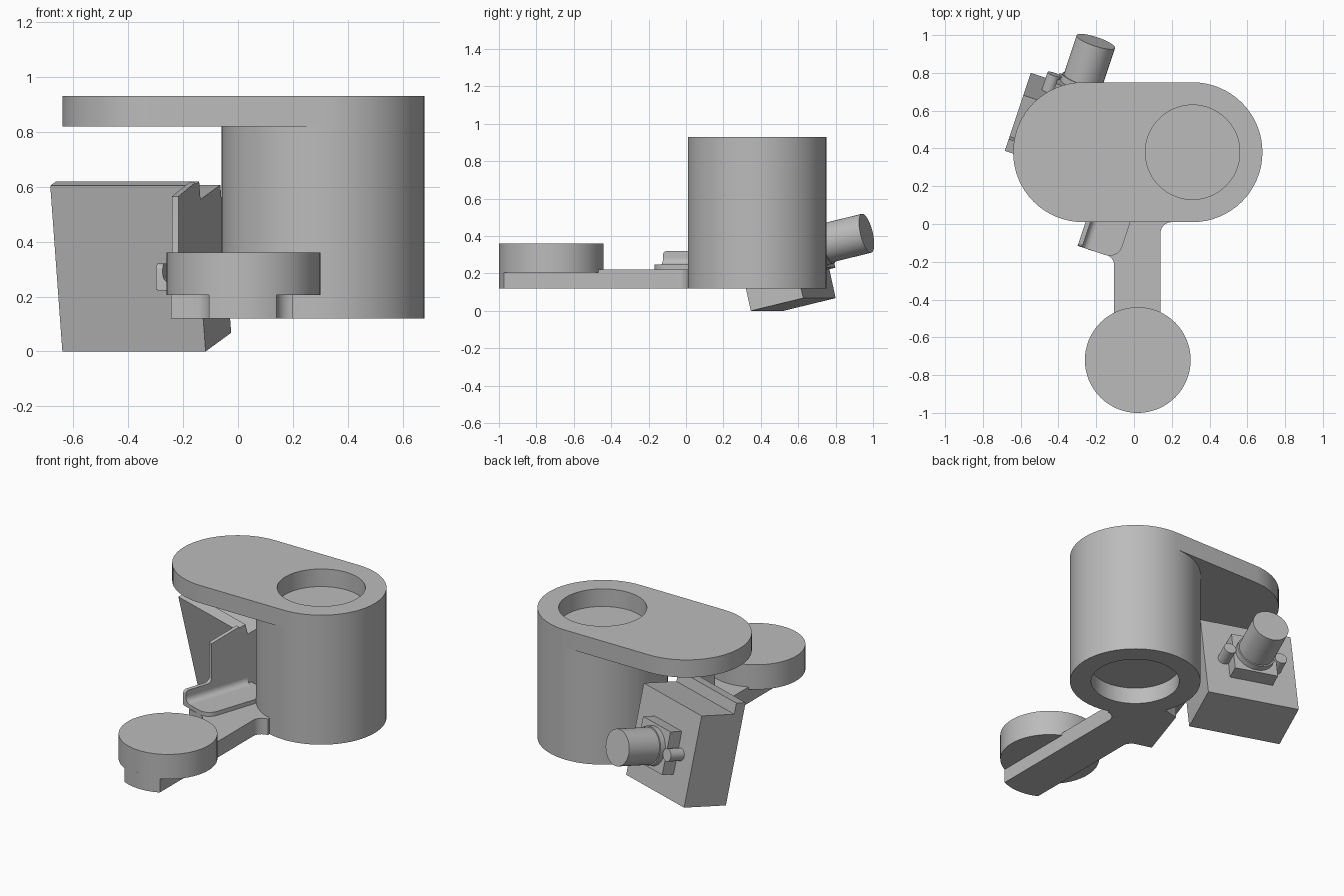
import bpy, bmesh
from math import sin, cos, radians
from mathutils import Matrix, Vector

if "Cube" in bpy.data.objects:
    bpy.data.objects.remove(bpy.data.objects["Cube"])

GREY = (0.5, 0.5, 0.5, 1)
mat = bpy.data.materials.new("plain grey")
mat.use_nodes = True
mat.diffuse_color = GREY
mat.node_tree.nodes["Principled BSDF"].inputs["Base Color"].default_value = GREY


def arc(cx, cy, r, a0, a1, n):
    """Points on an arc, both ends included, angles in degrees."""
    angles = [radians(a0 + (a1 - a0) * i / (n - 1)) for i in range(n)]
    return [(cx + r * cos(a), cy + r * sin(a)) for a in angles]


def circle(cx, cy, r, n=64):
    return arc(cx, cy, r, -90, 270, n + 1)[:-1]


def finish(name, bm, matrix):
    bm.transform(matrix)
    bmesh.ops.recalc_face_normals(bm, faces=bm.faces)
    me = bpy.data.meshes.new(name)
    bm.to_mesh(me)
    bm.free()
    me.materials.append(mat)
    ob = bpy.data.objects.new(name, me)
    bpy.context.collection.objects.link(ob)
    bpy.ops.object.select_all(action="DESELECT")
    ob.select_set(True)
    bpy.context.view_layer.objects.active = ob
    bpy.ops.object.shade_smooth_by_angle(angle=radians(30))
    return ob


def prism(name, pts, z0, z1, matrix=Matrix()):
    """Solid extrusion of an outline."""
    bm = bmesh.new()
    face = bm.faces.new([bm.verts.new((x, y, z0)) for x, y in pts])
    top = bmesh.ops.extrude_face_region(bm, geom=[face])["geom"]
    verts = [v for v in top if isinstance(v, bmesh.types.BMVert)]
    bmesh.ops.translate(bm, verts=verts, vec=(0, 0, z1 - z0))
    return finish(name, bm, matrix)


def holed_plate(name, outer, inner, z0, z1):
    """Plate with a through hole; both outlines have equal point counts."""
    bm = bmesh.new()
    loops = [[bm.verts.new((x, y, z)) for x, y in pts]
             for pts, z in ((outer, z0), (outer, z1), (inner, z1), (inner, z0))]
    n = len(outer)
    for k in range(4):
        a, b = loops[k], loops[(k + 1) % 4]
        for i in range(n):
            j = (i + 1) % n
            bm.faces.new((a[i], a[j], b[j], b[i]))
    return finish(name, bm, Matrix())


# Main drum with recessed plates above and below
CX, CY, R, BORE = 0.31, 0.38, 0.37, 0.25
prism("drum", circle(CX, CY, R), 0.22, 0.82)
holed_plate("base_ring", circle(CX, CY, R), circle(CX, CY, BORE), 0.12, 0.22)
stadium = arc(CX, CY, R, -90, 90, 33) + arc(-0.27, CY, R, 90, 270, 33)
holed_plate("top_plate", stadium, circle(CX, CY, BORE, 66), 0.82, 0.93)

# Arm with side branch, and the round pad at its end
arm = arc(0.02, -0.72, 0.28, -116.5, -64.6, 12)
arm += arc(0.2, -0.05, 0.06, 180, 90, 8)
arm += [(0.2, 0.09), (-0.02, 0.24), (-0.13, 0.215), (-0.245, -0.135)]
arm += arc(-0.165, -0.22, 0.06, 72, 0, 8)
prism("arm", arm, 0.12, 0.22)
prism("round_pad", circle(0.02, -0.72, 0.28), 0.205, 0.36)

# Turned frame for the bracket, and a tilted one for the housing
turned = Matrix.Translation((-0.64, 0.52, 0)) @ Matrix.Rotation(radians(-18.4), 4, "Z")
tilted = turned @ Matrix.Rotation(radians(13), 4, "X")
side = Matrix(((0, 0, 1, 0), (1, 0, 0, 0), (0, 1, 0, 0), (0, 0, 0, 1)))
back = Matrix.Rotation(radians(-90), 4, "X")

# Housing with a raised front rim
housing = [(0, 0), (0.303, 0), (0.303, 0.553), (0.067, 0.553), (0.067, 0.62), (0, 0.62)]
prism("housing", housing, 0, 0.55, tilted @ side)

# Bracket: upright flange dropping to a low lip, floor and fillet
flange = [(-0.03, 0.225), (-0.495, 0.225)]
flange += arc(-0.475, 0.3, 0.02, 180, 90, 6)
flange += arc(-0.343, 0.35, 0.03, -90, 0, 6)
flange += [(-0.313, 0.565), (-0.12, 0.615)]
prism("bracket_flange", flange, 0.525, 0.55, turned @ side)
floor = [(0.53, -0.03), (0.53, -0.495)] + arc(0.68, -0.425, 0.07, -90, 0, 8) + [(0.75, -0.03)]
prism("bracket_floor", floor, 0.222, 0.247, turned)
fillet = [(0.55, 0.247)] + arc(0.585, 0.282, 0.035, 270, 180, 8)
front = Matrix.Rotation(radians(90), 4, "X")
prism("bracket_fillet", fillet, 0.06, 0.495, turned @ front)

# Knob assembly on the back of the housing
MU, MW = 0.275, 0.278
block = [(MU + a * 0.13, -MW + b * 0.13) for a, b in ((-1, -1), (1, -1), (1, 1), (-1, 1))]
prism("knob_block", block, 0.3, 0.385, tilted @ back)
prism("knob_collar", circle(MU, -MW, 0.115), 0.385, 0.42, tilted @ back)
prism("knob", circle(MU, -MW, 0.107), 0.42, 0.64, tilted @ back)
for name, s in (("right_pin", -1), ("left_pin", 1)):
    prism(name, circle(MU + s * 0.155, -MW, 0.037, 32), 0.3, 0.4, tilted @ back)
